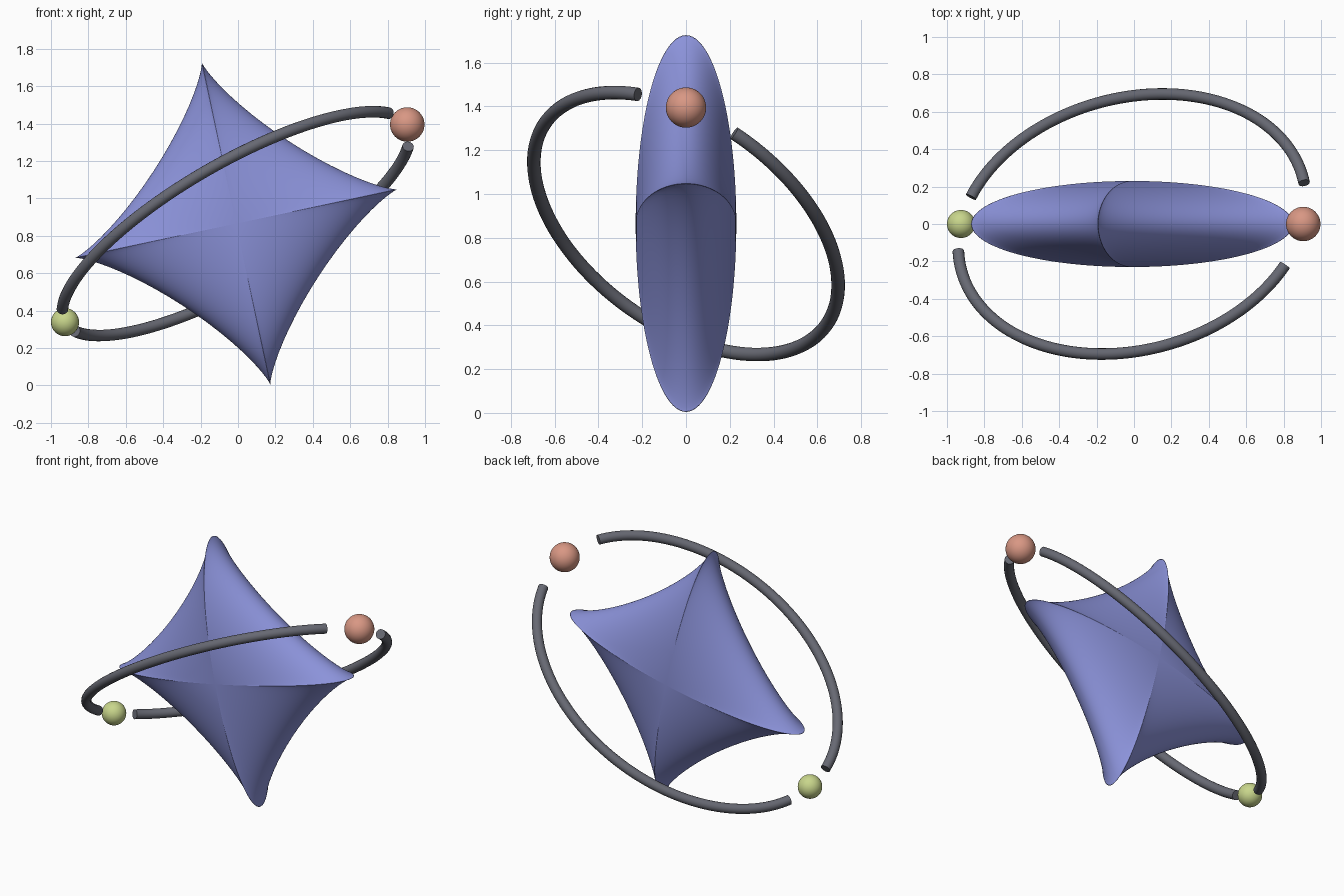
import bpy
import bmesh
from math import sin, cos, pi, radians
from mathutils import Vector, Matrix

cube = bpy.data.objects.get("Cube")
if cube:
    bpy.data.objects.remove(cube, do_unlink=True)

CENTRE = Vector((-0.01, 0, 0.865))


def material(name, rgb):
    m = bpy.data.materials.new(name)
    m.use_nodes = True
    m.diffuse_color = (*rgb, 1)
    node = next(n for n in m.node_tree.nodes if n.type == 'BSDF_PRINCIPLED')
    node.inputs["Base Color"].default_value = (*rgb, 1)
    return m


periwinkle = material("periwinkle", (0.26, 0.29, 0.70))
grey = material("dark grey", (0.135, 0.14, 0.17))
salmon = material("salmon", (0.69, 0.31, 0.23))
lime = material("pale lime", (0.58, 0.67, 0.26))


def add_mesh(name, bm, mat):
    bmesh.ops.recalc_face_normals(bm, faces=bm.faces)
    for f in bm.faces:
        f.smooth = True
    mesh = bpy.data.meshes.new(name)
    bm.to_mesh(mesh)
    bm.free()
    mesh.materials.append(mat)
    obj = bpy.data.objects.new(name, mesh)
    bpy.context.collection.objects.link(obj)
    return obj


def power(v, e):
    return (1 if v >= 0 else -1) * abs(v) ** e


# Four-pointed star: a superellipsoid, concave in plan and elliptical in depth
def build_star(reach=0.88, depth=0.23, pinch=2.5, around=96, rows=48):
    bm = bmesh.new()
    rings = []
    for i in range(1, rows):
        phi = pi * i / rows - pi / 2
        rings.append([bm.verts.new((
            reach * cos(phi) * power(cos(2 * pi * j / around), pinch),
            depth * sin(phi),
            reach * cos(phi) * power(sin(2 * pi * j / around), pinch)))
            for j in range(around)])
    front = bm.verts.new((0, -depth, 0))
    back = bm.verts.new((0, depth, 0))
    for j in range(around):
        k = (j + 1) % around
        bm.faces.new((front, rings[0][j], rings[0][k]))
        bm.faces.new((back, rings[-1][k], rings[-1][j]))
        for a, b in zip(rings, rings[1:]):
            bm.faces.new((a[j], b[j], b[k], a[k]))
    bm.transform(Matrix.Translation(CENTRE) @ Matrix.Rotation(radians(-12), 4, 'Y'))
    return add_mesh("star_body", bm, periwinkle)


# Tilted elliptical orbit, drawn as two tube arcs
TILT, ROLL = radians(30), radians(25)
LONG = Vector((cos(TILT), 0, sin(TILT))) * 1.057
SHORT = Vector((sin(ROLL) * sin(TILT), cos(ROLL), -sin(ROLL) * cos(TILT))) * 0.767


def build_arc(name, start, end, steps=72):
    curve = bpy.data.curves.new(name, 'CURVE')
    curve.dimensions = '3D'
    curve.bevel_depth = 0.031
    curve.bevel_resolution = 6
    curve.use_fill_caps = True
    spline = curve.splines.new('POLY')
    spline.points.add(steps)
    for i, p in enumerate(spline.points):
        t = radians(start + (end - start) * i / steps)
        p.co = (*(CENTRE + LONG * cos(t) + SHORT * sin(t)), 1)
    curve.materials.append(grey)
    obj = bpy.data.objects.new(name, curve)
    bpy.context.collection.objects.link(obj)
    bpy.ops.object.select_all(action='DESELECT')
    obj.select_set(True)
    bpy.context.view_layer.objects.active = obj
    bpy.ops.object.convert(target='MESH')
    bpy.ops.object.shade_smooth_by_angle(angle=radians(40))


# Balls sitting in the two gaps of the orbit
def build_ball(name, location, radius, mat):
    bm = bmesh.new()
    bmesh.ops.create_uvsphere(bm, u_segments=48, v_segments=24, radius=radius)
    bm.transform(Matrix.Translation(location))
    add_mesh(name, bm, mat)


build_star()
build_arc("orbit_arc_back", 18.4, 168)
build_arc("orbit_arc_front", 192, 341.6)
build_ball("large_ball", (0.905, 0, 1.395), 0.092, salmon)
build_ball("small_ball", (-0.925, 0, 0.338), 0.075, lime)
